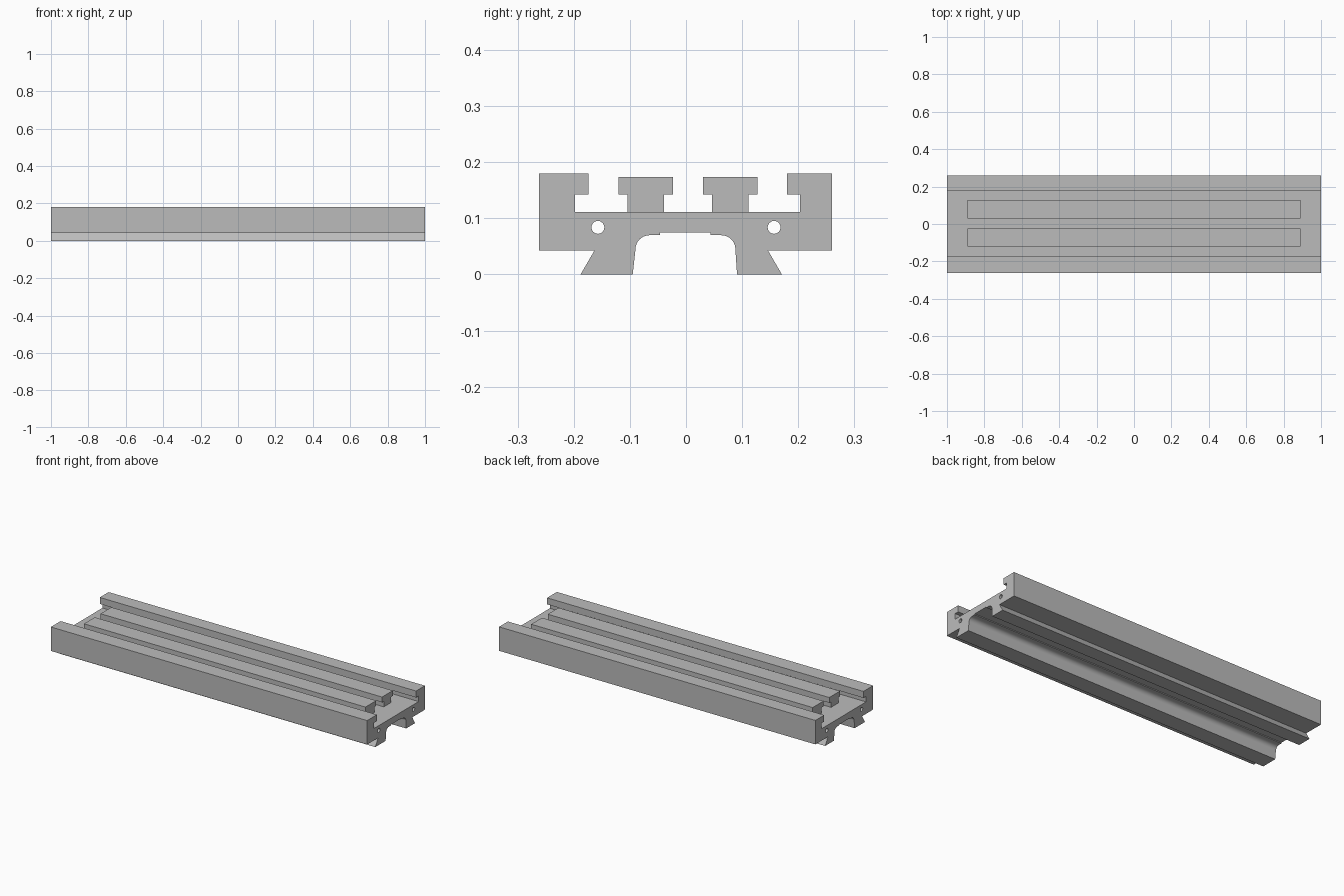
import bpy, bmesh
from math import pi, sin, cos, radians

if "Cube" in bpy.data.objects:
    bpy.data.objects.remove(bpy.data.objects["Cube"])

GREY = (0.5, 0.5, 0.5, 1.0)
metal = bpy.data.materials.new("light grey metal")
metal.use_nodes = True
metal.diffuse_color = GREY
metal.node_tree.nodes["Principled BSDF"].inputs["Base Color"].default_value = GREY


def arc(cy, cz, ry, rz, start, end, steps):
    """Points of an elliptical arc, angles in degrees."""
    angles = [radians(start + (end - start) * i / steps) for i in range(steps + 1)]
    return [(cy + ry * cos(a), cz + rz * sin(a)) for a in angles]


def extrusion(name, outlines, half_length):
    """Extrude closed y-z outlines along x; inner outlines become holes."""
    curve = bpy.data.curves.new(name, 'CURVE')
    curve.dimensions = '2D'
    curve.fill_mode = 'BOTH'
    curve.extrude = half_length
    for points in outlines:
        spline = curve.splines.new('POLY')
        spline.points.add(len(points) - 1)
        for p, (y, z) in zip(spline.points, points):
            p.co = (y, z, 0, 1)
        spline.use_cyclic_u = True
    obj = bpy.data.objects.new(name, curve)
    bpy.context.collection.objects.link(obj)
    obj.rotation_euler = (pi / 2, 0, pi / 2)
    bpy.ops.object.select_all(action='DESELECT')
    obj.select_set(True)
    bpy.context.view_layer.objects.active = obj
    bpy.ops.object.convert(target='MESH')
    bpy.ops.object.transform_apply(location=False, rotation=True, scale=False)
    obj = bpy.context.object
    # Weld the caps to the walls
    bm = bmesh.new()
    bm.from_mesh(obj.data)
    bmesh.ops.remove_doubles(bm, verts=bm.verts, dist=1e-5)
    bmesh.ops.recalc_face_normals(bm, faces=bm.faces)
    bm.to_mesh(obj.data)
    bm.free()
    obj.data.materials.clear()
    obj.data.materials.append(metal)
    bpy.ops.object.shade_smooth_by_angle(angle=radians(30))


FLOOR, LIP, TOP, BASE = 0.111, 0.143, 0.18, 0.043

# Slide body: side rails, dovetail feet and rounded channel underneath
body = [
    (-0.262, BASE), (-0.262, TOP), (-0.174, TOP), (-0.174, LIP), (-0.198, LIP), (-0.198, FLOOR),
    (0.203, FLOOR), (0.203, LIP), (0.18, LIP), (0.18, TOP), (0.26, TOP), (0.26, BASE),
    (0.146, BASE), (0.171, 0), (0.091, 0),
    *arc(0.063, 0.045, 0.025, 0.025, 0, 90, 10),
    (0.044, 0.07), (0.044, 0.0745), (-0.046, 0.0745), (-0.046, 0.07),
    *arc(-0.065, 0.045, 0.025, 0.025, 90, 180, 10),
    (-0.095, 0), (-0.188, 0), (-0.163, BASE),
]
# Two bores running the full length
bores = [arc(y, 0.084, 0.0115, 0.0115, 0, 345, 23) for y in (-0.157, 0.157)]
extrusion("slide_body", [body] + bores, 1.0)

# Shorter T-shaped bars standing on the floor between the rails
for name, y in (("right_t_bar", -0.0715), ("left_t_bar", 0.0785)):
    half = [(0.0325, FLOOR), (0.0325, LIP), (0.0485, LIP), (0.0485, 0.1735)]
    outline = [(y + dy, z) for dy, z in half] + [(y - dy, z) for dy, z in reversed(half)]
    extrusion(name, [outline], 0.89)
